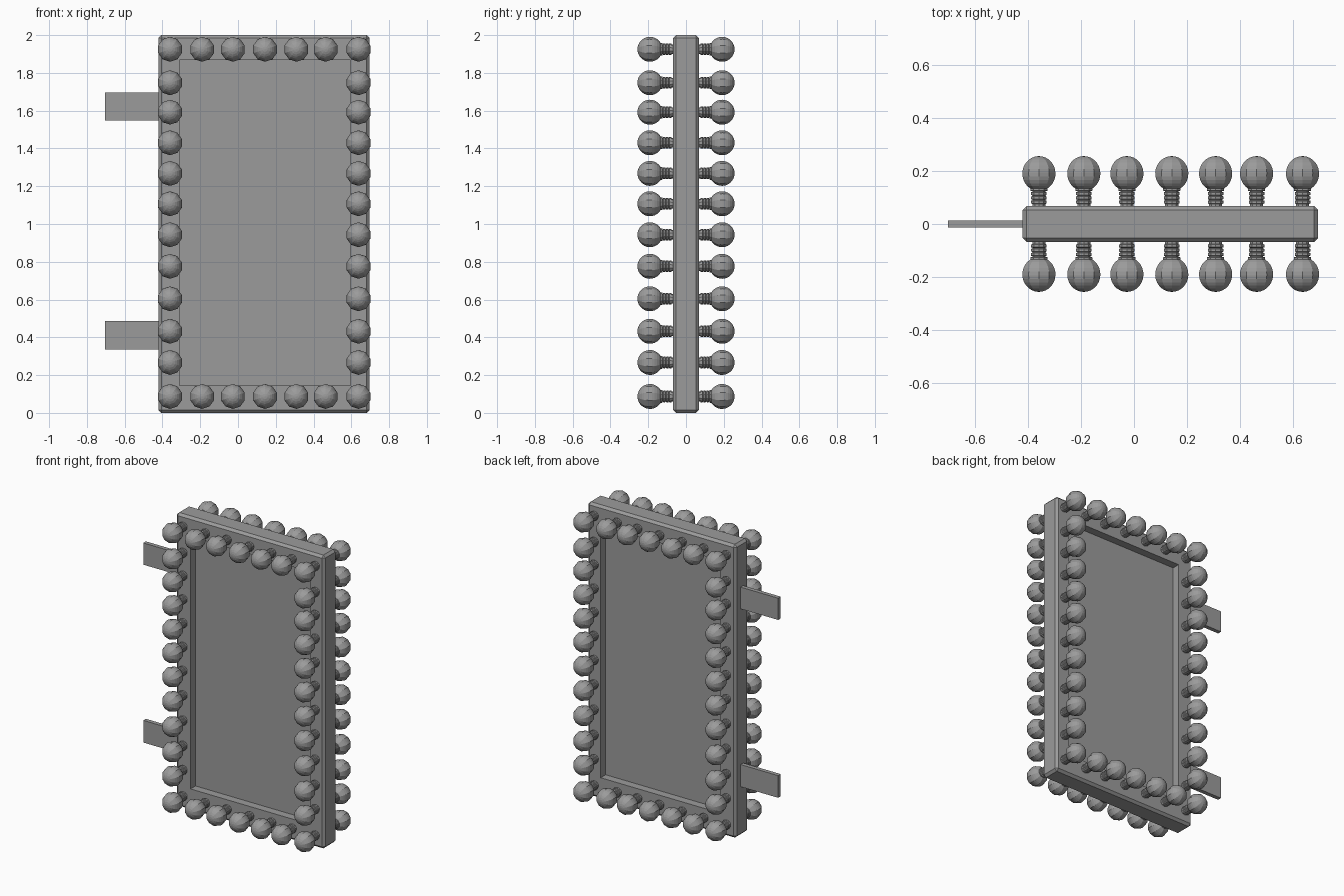
import bpy, bmesh, math
from mathutils import Vector

cube = bpy.data.objects.get("Cube")
if cube:
    bpy.data.objects.remove(cube, do_unlink=True)

grey = bpy.data.materials.new("plain grey")
grey.use_nodes = True
colour = (0.33, 0.33, 0.33, 1)
grey.diffuse_color = colour
grey.node_tree.nodes["Principled BSDF"].inputs["Base Color"].default_value = colour


def add_object(name, mesh, location=(0, 0, 0), turn=0):
    obj = bpy.data.objects.new(name, mesh)
    obj.location = location
    obj.rotation_euler.z = turn
    bpy.context.collection.objects.link(obj)
    return obj


def to_mesh(name, bm):
    bmesh.ops.recalc_face_normals(bm, faces=bm.faces)
    mesh = bpy.data.meshes.new(name)
    bm.to_mesh(mesh)
    bm.free()
    mesh.materials.append(grey)
    return mesh


def box(low, high):
    bm = bmesh.new()
    bmesh.ops.create_cube(bm, size=1)
    low, high = Vector(low), Vector(high)
    for v in bm.verts:
        v.co = (low + high) / 2 + v.co * (high - low)
    return bm


# Frame: chamfered slab with a rectangular opening right through it
LEFT, RIGHT, HALF = -0.422, 0.697, 0.069
OPEN_X, OPEN_Z = (-0.31, 0.595), (0.146, 1.867)
bm = box((LEFT, -HALF, 0), (RIGHT, HALF, 2))
bmesh.ops.bevel(bm, geom=bm.edges[:], offset=0.016, segments=1, affect='EDGES')
bm.normal_update()
sides = [f for f in bm.faces if abs(f.normal.y) > 0.99]
bmesh.ops.inset_individual(bm, faces=sides, thickness=0.08)
rims = []
for face in sides:
    mid = face.calc_center_median()
    for v in face.verts:
        v.co.x = OPEN_X[v.co.x > mid.x]
        v.co.z = OPEN_Z[v.co.z > mid.z]
    rims += face.edges[:]
bmesh.ops.delete(bm, geom=sides, context='FACES_ONLY')
bmesh.ops.bridge_loops(bm, edges=rims)
add_object("frame", to_mesh("frame", bm))

# Recessed panel filling the opening
panel = box((OPEN_X[0] - 0.01, -0.015, OPEN_Z[0] - 0.01),
            (OPEN_X[1] + 0.01, 0.015, OPEN_Z[1] + 0.01))
add_object("panel", to_mesh("panel", panel))

# Flat mounting brackets on the right edge
for name, low, high in (("lower_bracket", 0.336, 0.487), ("upper_bracket", 1.549, 1.697)):
    bracket = box((-0.705, -0.014, low), (LEFT + 0.02, 0.014, high))
    add_object(name, to_mesh(name, bracket))

# Bulb: ribbed screw base and globe, turned around the y axis
profile = [(0, 0.06), (0.026, 0.06), (0.026, 0.076)]
for rib in range(3):
    start = 0.078 + rib * 0.016
    profile += [(0.031, start), (0.031, start + 0.01), (0.026, start + 0.012), (0.026, start + 0.014)]
profile.append((0.034, 0.126))
GLOBE, CENTRE, STEPS = 0.066, 0.191, 12
first = math.asin(0.034 / GLOBE)
for i in range(STEPS + 1):
    a = first + (math.pi - first) * i / STEPS
    profile.append((GLOBE * math.sin(a), CENTRE - GLOBE * math.cos(a)))
bm = bmesh.new()
verts = [bm.verts.new((0, -d, r)) for r, d in profile]
edges = [bm.edges.new(pair) for pair in zip(verts, verts[1:])]
bmesh.ops.spin(bm, geom=verts + edges, cent=(0, 0, 0), axis=(0, 1, 0),
               angle=math.tau, steps=10, use_duplicate=False)
bmesh.ops.remove_doubles(bm, verts=bm.verts, dist=0.0005)
bulb = to_mesh("bulb", bm)

# Bulbs around the border on both faces
columns = [-0.36, -0.19, -0.027, 0.143, 0.309, 0.464, 0.638]
rows = [0.087, 0.267, 0.432, 0.604, 0.776, 0.943, 1.107, 1.268, 1.43, 1.592, 1.748, 1.925]
spots = [(x, z) for x in columns for z in rows
         if x in (columns[0], columns[-1]) or z in (rows[0], rows[-1])]
for side, turn in (("front", 0), ("back", math.pi)):
    for x, z in spots:
        add_object(side + "_bulb", bulb, (x, 0, z), turn)
